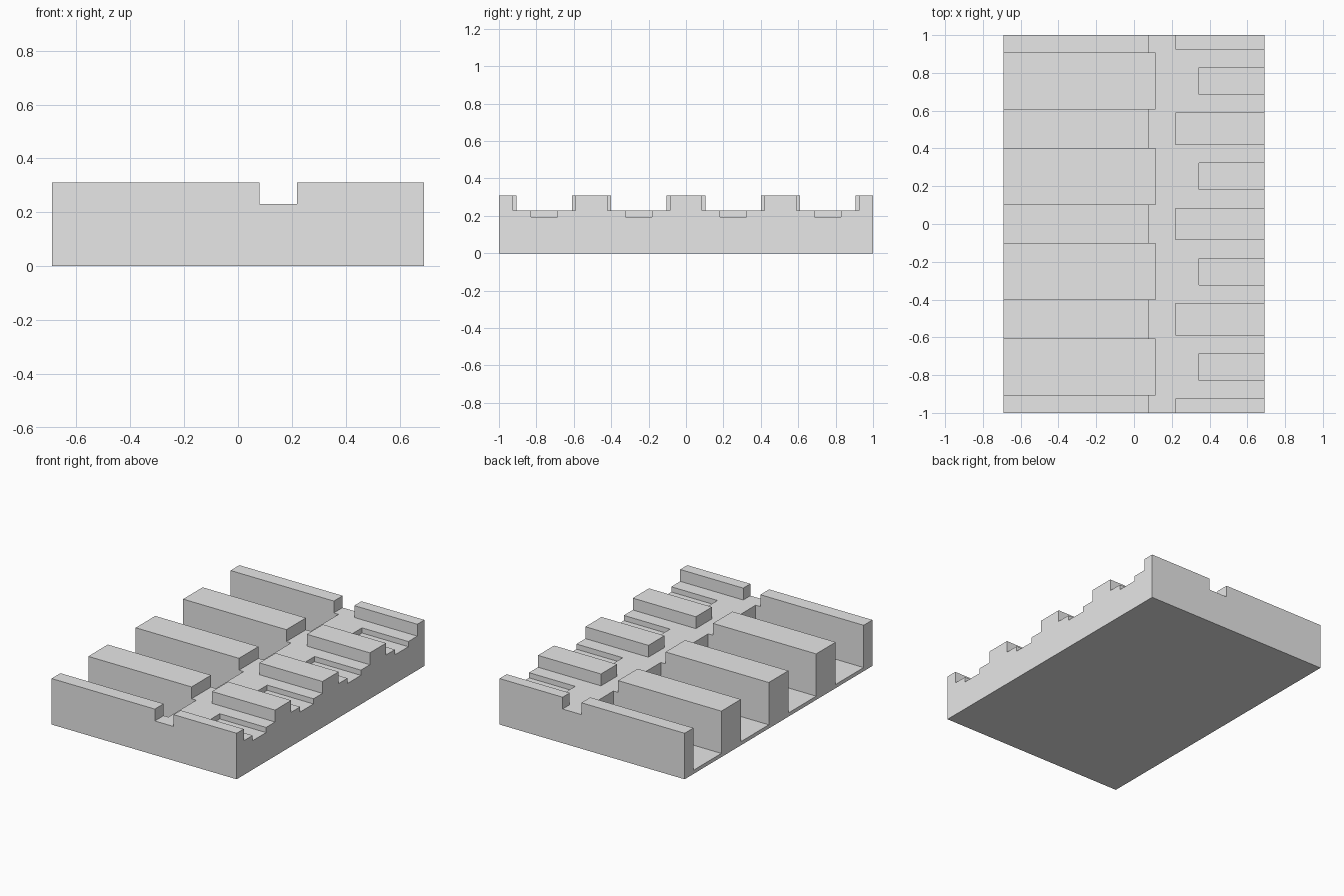
import bpy

cube = bpy.data.objects.get("Cube")
if cube:
    bpy.data.objects.remove(cube, do_unlink=True)

HALF_X, HEIGHT, LEDGE = 0.69, 0.31, 0.23
PITCH = 0.505
OVER = 0.1  # how far cutters reach past the block

grey = bpy.data.materials.new("light grey")
grey.use_nodes = True
grey.diffuse_color = (0.8, 0.8, 0.8, 1)
grey.node_tree.nodes["Principled BSDF"].inputs["Base Color"].default_value = (0.8, 0.8, 0.8, 1)


def box(name, x0, x1, y0, y1, z0, z1):
    """Axis-aligned box between two corners."""
    bpy.ops.mesh.primitive_cube_add(size=1)
    obj = bpy.context.object
    obj.name = name
    for v in obj.data.vertices:
        v.co.x = x0 if v.co.x < 0 else x1
        v.co.y = y0 if v.co.y < 0 else y1
        v.co.z = z0 if v.co.z < 0 else z1
    obj.data.materials.append(grey)
    return obj


def carve(body, x0, x1, centre, width, floor):
    """Cut a pocket, open at the top, down to the floor height."""
    cutter = box("cutter", x0, x1, centre - width / 2, centre + width / 2,
                 floor, HEIGHT + OVER)
    cutter.hide_render = True
    mod = body.modifiers.new("pocket", "BOOLEAN")
    mod.operation = "DIFFERENCE"
    mod.solver = "EXACT"
    mod.object = cutter
    bpy.context.view_layer.objects.active = body
    bpy.ops.object.modifier_apply(modifier=mod.name)
    bpy.data.objects.remove(cutter, do_unlink=True)


# Solid block
block = box("slotted_block", -HALF_X, HALF_X, -1, 1, 0, HEIGHT)

# Long channel running front to back
carve(block, 0.08, 0.22, 0, 2 + 2 * OVER, LEDGE)

for i in range(4):
    y = (i - 1.5) * PITCH
    # Shallow gap between ridges on the left side
    carve(block, 0.15, HALF_X + OVER, y, 0.333, LEDGE)
    # Small recess in the gap floor
    carve(block, 0.345, HALF_X + OVER, y, 0.142, 0.195)
    # Deep slot on the right side, leaving a thin floor
    carve(block, -HALF_X - OVER, 0.115, y, 0.297, 0.025)
